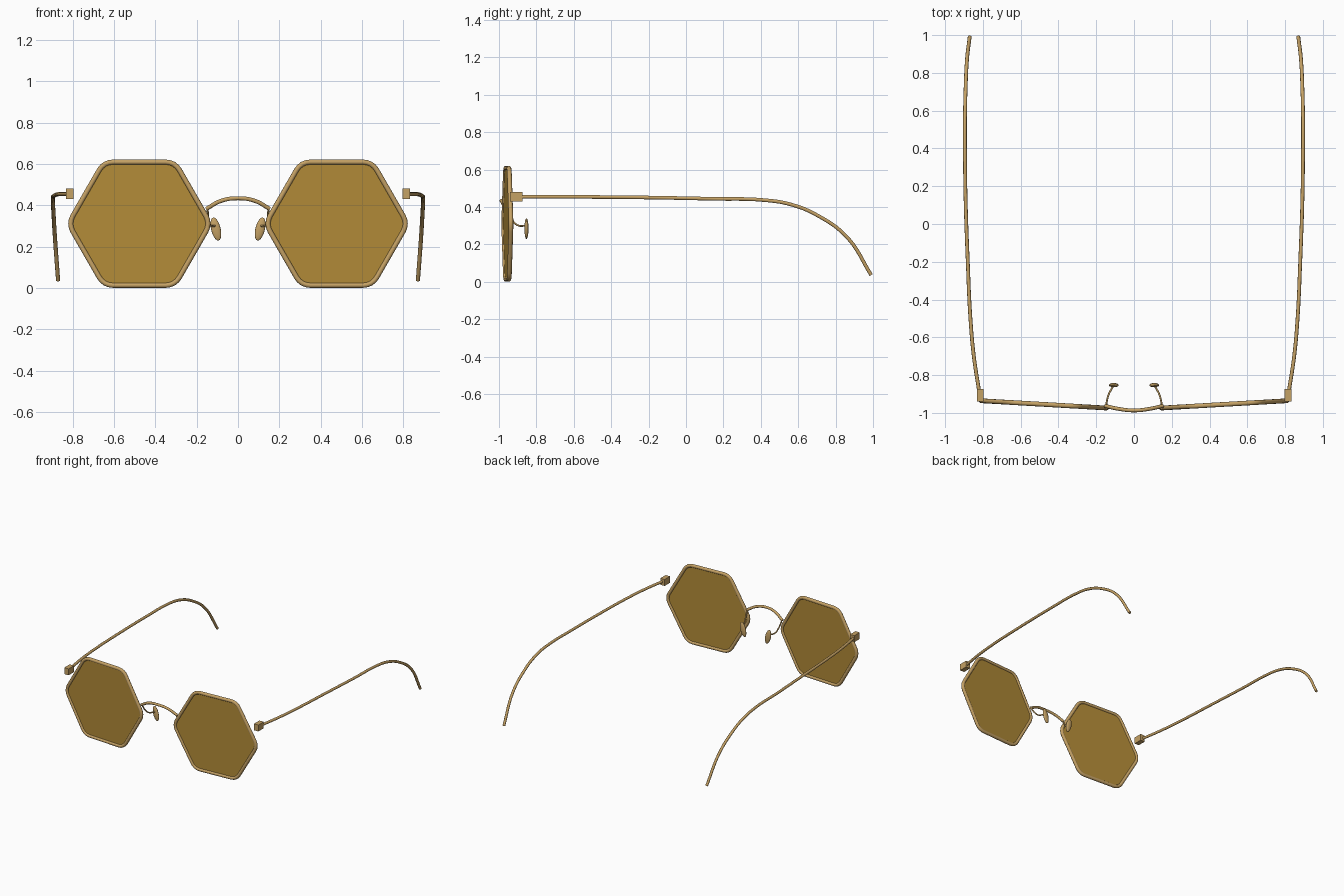
import bpy, bmesh, math
from mathutils import Matrix, Vector

cube = bpy.data.objects.get("Cube")
if cube:
    bpy.data.objects.remove(cube, do_unlink=True)


def make_material(name, colour):
    mat = bpy.data.materials.new(name)
    mat.use_nodes = True
    mat.diffuse_color = colour
    mat.node_tree.nodes["Principled BSDF"].inputs["Base Color"].default_value = colour
    return mat


GOLD = make_material("brushed gold", (0.56, 0.36, 0.13, 1))
AMBER = make_material("amber lens", (0.45, 0.26, 0.04, 1))


def smooth(obj):
    bpy.ops.object.select_all(action="DESELECT")
    obj.select_set(True)
    bpy.context.view_layer.objects.active = obj
    bpy.ops.object.shade_smooth_by_angle(angle=math.radians(40))


def add_mesh(name, bm, mat):
    mesh = bpy.data.meshes.new(name)
    bmesh.ops.recalc_face_normals(bm, faces=bm.faces)
    bm.to_mesh(mesh)
    bm.free()
    mesh.materials.append(mat)
    obj = bpy.data.objects.new(name, mesh)
    bpy.context.collection.objects.link(obj)
    return obj


def tube(name, points, radius, cyclic=False, straight=False):
    """Round wire through the points, turned into a mesh."""
    curve = bpy.data.curves.new(name, "CURVE")
    curve.dimensions = "3D"
    curve.bevel_depth = radius
    curve.bevel_resolution = 3
    curve.use_fill_caps = True
    curve.resolution_u = 8
    spline = curve.splines.new("POLY" if straight else "BEZIER")
    pts = spline.points if straight else spline.bezier_points
    pts.add(len(points) - 1)
    for p, co in zip(pts, points):
        if straight:
            p.co = (*co, 1)
        else:
            p.co = co
            p.handle_left_type = p.handle_right_type = "AUTO"
    spline.use_cyclic_u = cyclic
    curve.materials.append(GOLD)
    obj = bpy.data.objects.new(name, curve)
    bpy.context.collection.objects.link(obj)
    bpy.ops.object.select_all(action="DESELECT")
    obj.select_set(True)
    bpy.context.view_layer.objects.active = obj
    bpy.ops.object.convert(target="MESH")
    smooth(bpy.context.object)
    return bpy.context.object


def rounded_hexagon(apothem, corner, steps=5):
    """Outline in the xz plane with a corner pointing along x."""
    reach = (apothem - corner) / math.cos(math.pi / 6)
    outline = []
    for k in range(6):
        mid = k * math.pi / 3
        for i in range(steps):
            a = mid + (i / (steps - 1) - 0.5) * math.pi / 3
            outline.append(Vector((reach * math.cos(mid) + corner * math.cos(a), 0,
                                   reach * math.sin(mid) + corner * math.sin(a))))
    return outline


for side, s in (("left", 1), ("right", -1)):
    def mirrored(points):
        return [(s * x, y, z) for x, y, z in points]

    # Rim and lens, swept slightly back towards the hinge
    place = Matrix.Translation((s * 0.477, -0.955, 0.311)) @ Matrix.Rotation(s * 0.058, 4, "Z")
    tube(side + "_rim", [place @ p for p in rounded_hexagon(0.298, 0.075)],
         0.0125, cyclic=True, straight=True)
    bm = bmesh.new()
    face = bm.faces.new([bm.verts.new(p) for p in rounded_hexagon(0.296, 0.073)])
    ext = bmesh.ops.extrude_face_region(bm, geom=[face])
    bmesh.ops.translate(bm, vec=(0, 0.008, 0),
                        verts=[v for v in ext["geom"] if isinstance(v, bmesh.types.BMVert)])
    bmesh.ops.translate(bm, vec=(0, -0.004, 0), verts=bm.verts)
    bm.transform(place)
    add_mesh(side + "_lens", bm, AMBER)

    # Hinge block
    bm = bmesh.new()
    bmesh.ops.create_cube(bm, size=1, matrix=Matrix.Translation((s * 0.814, -0.907, 0.455))
                          @ Matrix.Diagonal((0.037, 0.066, 0.05, 1)))
    add_mesh(side + "_hinge", bm, GOLD)

    # Temple arm curving down behind the ear
    tube(side + "_temple", mirrored([
        (0.82, -0.885, 0.455), (0.848, -0.7, 0.455), (0.866, -0.5, 0.454),
        (0.88, -0.2, 0.451), (0.892, 0.15, 0.444), (0.895, 0.42, 0.437),
        (0.895, 0.56, 0.414), (0.892, 0.7, 0.357), (0.885, 0.86, 0.24),
        (0.87, 0.99, 0.037)]), 0.01)

    # Nose pad and its wire
    tube(side + "_pad_wire", mirrored([
        (0.147, -0.962, 0.375), (0.142, -0.93, 0.33), (0.133, -0.9, 0.303),
        (0.11, -0.857, 0.3)]), 0.005)
    bm = bmesh.new()
    bmesh.ops.create_uvsphere(bm, u_segments=24, v_segments=14, radius=1,
                              matrix=Matrix.Translation((s * 0.107, -0.853, 0.285))
                              @ Matrix.Rotation(s * -0.24, 4, "Y").inverted()
                              @ Matrix.Diagonal((0.023, 0.011, 0.057, 1)))
    # The lower end leans outward
    smooth(add_mesh(side + "_nose_pad", bm, GOLD))

# Bridge
tube("bridge", [(-0.153, -0.963, 0.383), (-0.08, -0.979, 0.422), (0, -0.987, 0.434),
                (0.08, -0.979, 0.422), (0.153, -0.963, 0.383)], 0.01)
